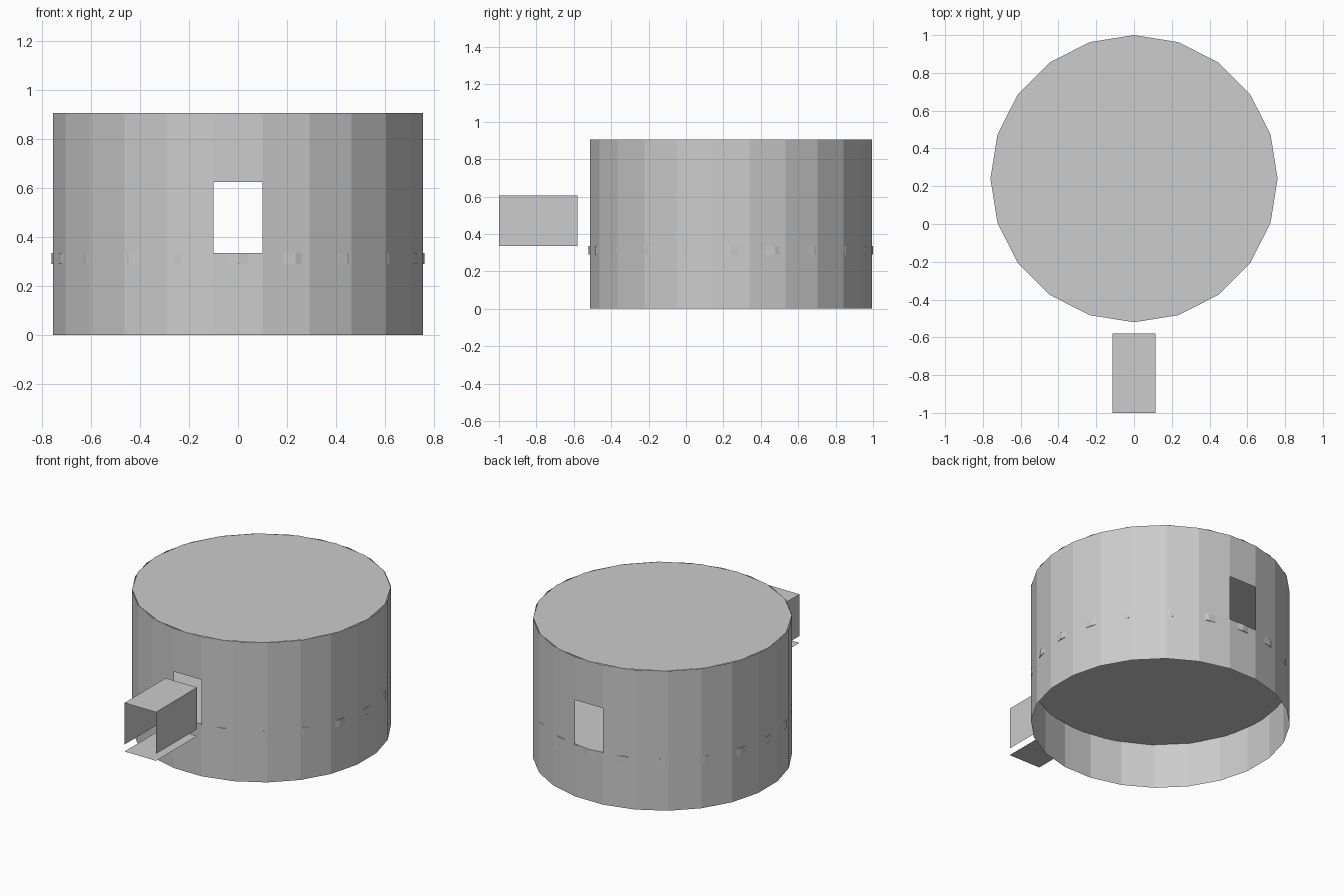
import bpy, bmesh, math

if "Cube" in bpy.data.objects:
    bpy.data.objects.remove(bpy.data.objects["Cube"])

CY, R = 0.24, 0.76          # drum centre (y) and radius

grey = bpy.data.materials.new("light_grey")
grey.diffuse_color = (0.604, 0.604, 0.604, 1)
grey.use_nodes = True
grey.node_tree.nodes["Principled BSDF"].inputs["Base Color"].default_value = grey.diffuse_color


def finish(name, bm):
    mesh = bpy.data.meshes.new(name)
    bm.to_mesh(mesh)
    bm.free()
    mesh.materials.append(grey)
    obj = bpy.data.objects.new(name, mesh)
    bpy.context.collection.objects.link(obj)
    return obj


def ring(bm, sides, z, offset=0.0):
    return [bm.verts.new((R * math.cos(a), CY + R * math.sin(a), z))
            for a in (2 * math.pi * (i + offset) / sides for i in range(sides))]


def plate(name, corners):
    bm = bmesh.new()
    bm.faces.new([bm.verts.new(c) for c in corners])
    return finish(name, bm)


# Drum wall: 24 flat panels, with one opening at the front and one at the back
SIDES = 24
bm = bmesh.new()
rings = [ring(bm, SIDES, z, 0.5) for z in (0, 0.335, 0.625, 0.905)]
open_panels = (SIDES // 4 - 1, 3 * SIDES // 4 - 1)
for row in range(3):
    lo, hi = rings[row], rings[row + 1]
    for i in range(SIDES):
        if row == 1 and i in open_panels:
            continue
        j = (i + 1) % SIDES
        bm.faces.new((lo[i], lo[j], hi[j], hi[i]))
finish("drum_wall", bm)

# Roof: thin 20-sided disc
bm = bmesh.new()
bm.faces.new(ring(bm, 20, 0.905))
finish("roof", bm)

# Floor slab: 20-sided, its corners just poke through the wall
bm = bmesh.new()
lo, hi = ring(bm, 20, 0.29), ring(bm, 20, 0.335)
bm.faces.new(lo[::-1])
bm.faces.new(hi)
for i in range(20):
    j = (i + 1) % 20
    bm.faces.new((lo[i], lo[j], hi[j], hi[i]))
finish("floor_slab", bm)

# Entrance tunnel: two side walls, a roof and a lower floor plate, ends open
W, Y0, Y1, Z0, Z1 = 0.113, -1.0, -0.58, 0.335, 0.605
for name, s in (("tunnel_left_wall", -1), ("tunnel_right_wall", 1)):
    pts = [(s * W, Y0, Z0), (s * W, Y1, Z0), (s * W, Y1, Z1), (s * W, Y0, Z1)]
    plate(name, pts if s > 0 else pts[::-1])
for name, z in (("tunnel_roof", Z1), ("tunnel_floor", 0.29)):
    plate(name, [(-W, Y0, z), (W, Y0, z), (W, Y1, z), (-W, Y1, z)])
